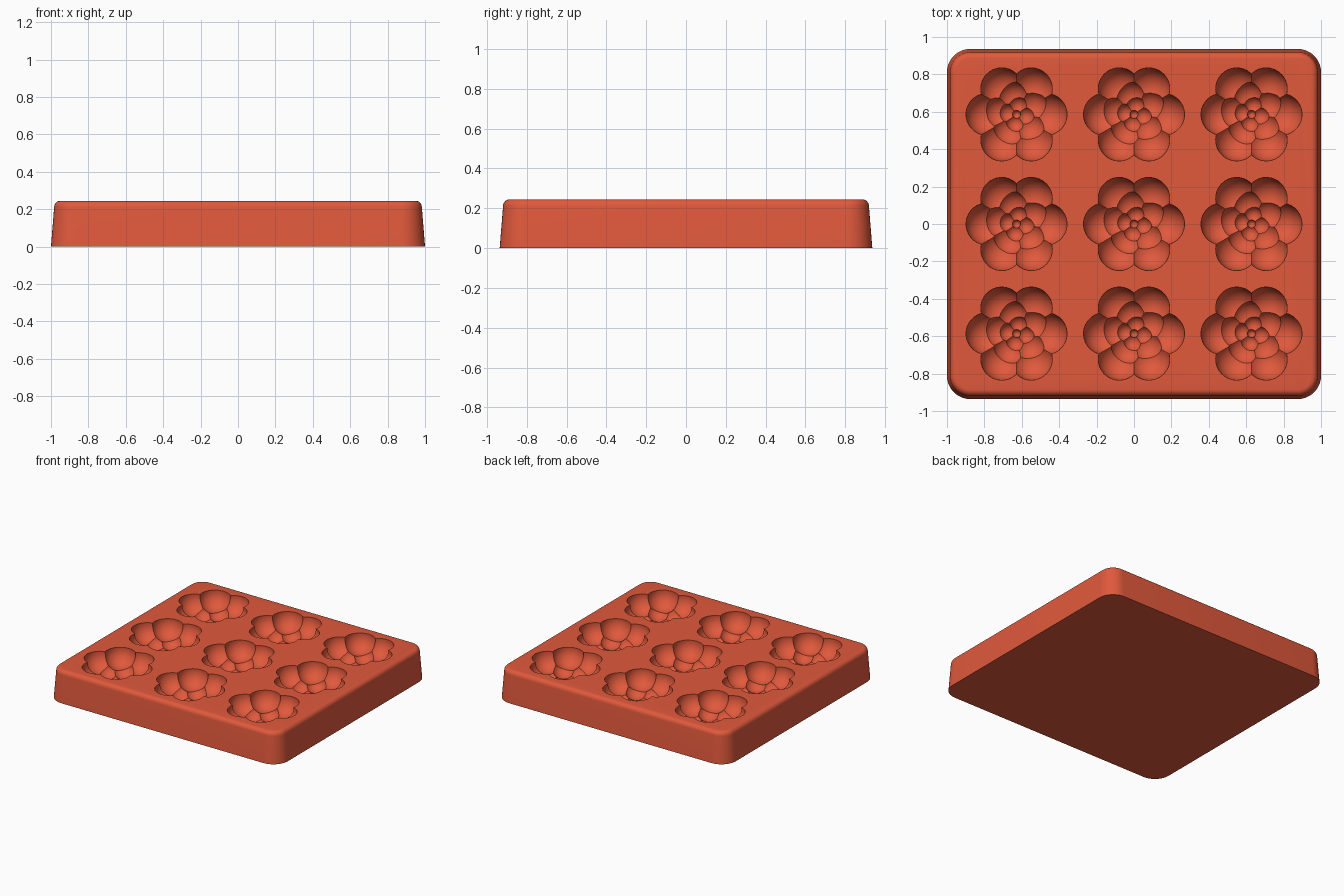
import bpy, bmesh
from math import sin, cos, pi, radians
from mathutils import Matrix

cube = bpy.data.objects.get("Cube")
if cube:
    bpy.data.objects.remove(cube, do_unlink=True)

TOP = 0.245

red = bpy.data.materials.new("terracotta_red")
red.use_nodes = True
colour = (0.75, 0.1, 0.045, 1)
red.diffuse_color = colour
red.node_tree.nodes["Principled BSDF"].inputs["Base Color"].default_value = colour


def make_object(name, bm):
    mesh = bpy.data.meshes.new(name)
    bm.to_mesh(mesh)
    bm.free()
    mesh.materials.append(red)
    obj = bpy.data.objects.new(name, mesh)
    bpy.context.collection.objects.link(obj)
    return obj


def apply_modifiers(obj):
    graph = bpy.context.evaluated_depsgraph_get()
    mesh = bpy.data.meshes.new_from_object(obj.evaluated_get(graph))
    obj.modifiers.clear()
    obj.data = mesh


def rounded_rect(hx, hy, r, steps=10):
    points = []
    for quarter, (sx, sy) in enumerate(((1, 1), (-1, 1), (-1, -1), (1, -1))):
        for i in range(steps + 1):
            a = (quarter + i / steps) * pi / 2
            points.append((sx * (hx - r) + r * cos(a), sy * (hy - r) + r * sin(a)))
    return points


# Tapered tray body with a rounded upper rim
profile = [(0, 0), (0.017, TOP - 0.035)]
for i in range(1, 7):
    a = i / 6 * pi / 2
    profile.append((0.017 + 0.033 * (1 - cos(a)), TOP - 0.035 + 0.035 * sin(a)))
bm = bmesh.new()
rings = [[bm.verts.new((x, y, z)) for x, y in rounded_rect(1 - d, 0.936 - d, 0.125 - d)]
         for d, z in profile]
count = len(rings[0])
for low, high in zip(rings, rings[1:]):
    for i in range(count):
        j = (i + 1) % count
        bm.faces.new((low[i], low[j], high[j], high[i]))
bm.faces.new(rings[0][::-1])
bm.faces.new(rings[-1])
tray = make_object("baking_tray", bm)

# Rose-shaped cutter: rings of overlapping rounded petals, deeper towards the middle
# petals, first angle, distance, radius, centre height, depth below centre
tiers = [(6, 0, 0.158, 0.113, TOP - 0.01, 0.115),
         (5, 100, 0.092, 0.083, 0.165, 0.08),
         (4, 80, 0.046, 0.05, 0.115, 0.056),
         (1, 0, 0, 0.022, 0.068, 0.025),
         (1, 0, 0, 0.15, TOP + 0.01, 0.14)]
bm = bmesh.new()
for petals, start, distance, radius, height, depth in tiers:
    for i in range(petals):
        a = radians(start) + 2 * pi * i / petals
        place = (Matrix.Translation((distance * cos(a), distance * sin(a), height))
                 @ Matrix.Rotation(a + 0.1, 4, "Z")
                 @ Matrix.Diagonal((radius, radius, depth, 1)))
        bmesh.ops.create_uvsphere(bm, u_segments=32, v_segments=18, radius=1, matrix=place)
cutter = make_object("rose_cutter", bm)

# Merge the petals into one clean solid
bm = bmesh.new()
bmesh.ops.create_cube(bm, size=0.03, matrix=Matrix.Translation((0, 0, TOP)))
core = make_object("rose_core", bm)
core.hide_render = True
union = core.modifiers.new("petals", "BOOLEAN")
union.operation = "UNION"
union.solver = "EXACT"
union.use_self = True
union.object = cutter
apply_modifiers(core)
bpy.data.objects.remove(cutter, do_unlink=True)

# Nine cavities in a grid
bm = bmesh.new()
for x in (-0.628, 0, 0.628):
    for y in (-0.586, 0, 0.586):
        first = len(bm.verts)
        bm.from_mesh(core.data)
        bm.verts.ensure_lookup_table()
        bmesh.ops.translate(bm, verts=bm.verts[first:], vec=(x, y, 0))
roses = make_object("rose_cavities", bm)
cut = tray.modifiers.new("cavities", "BOOLEAN")
cut.operation = "DIFFERENCE"
cut.solver = "EXACT"
cut.object = roses
apply_modifiers(tray)
for helper in (core, roses):
    bpy.data.objects.remove(helper, do_unlink=True)

# Smooth shading with crisp petal creases
bpy.ops.object.select_all(action="DESELECT")
tray.select_set(True)
bpy.context.view_layer.objects.active = tray
bpy.ops.object.shade_smooth_by_angle(angle=radians(28))
